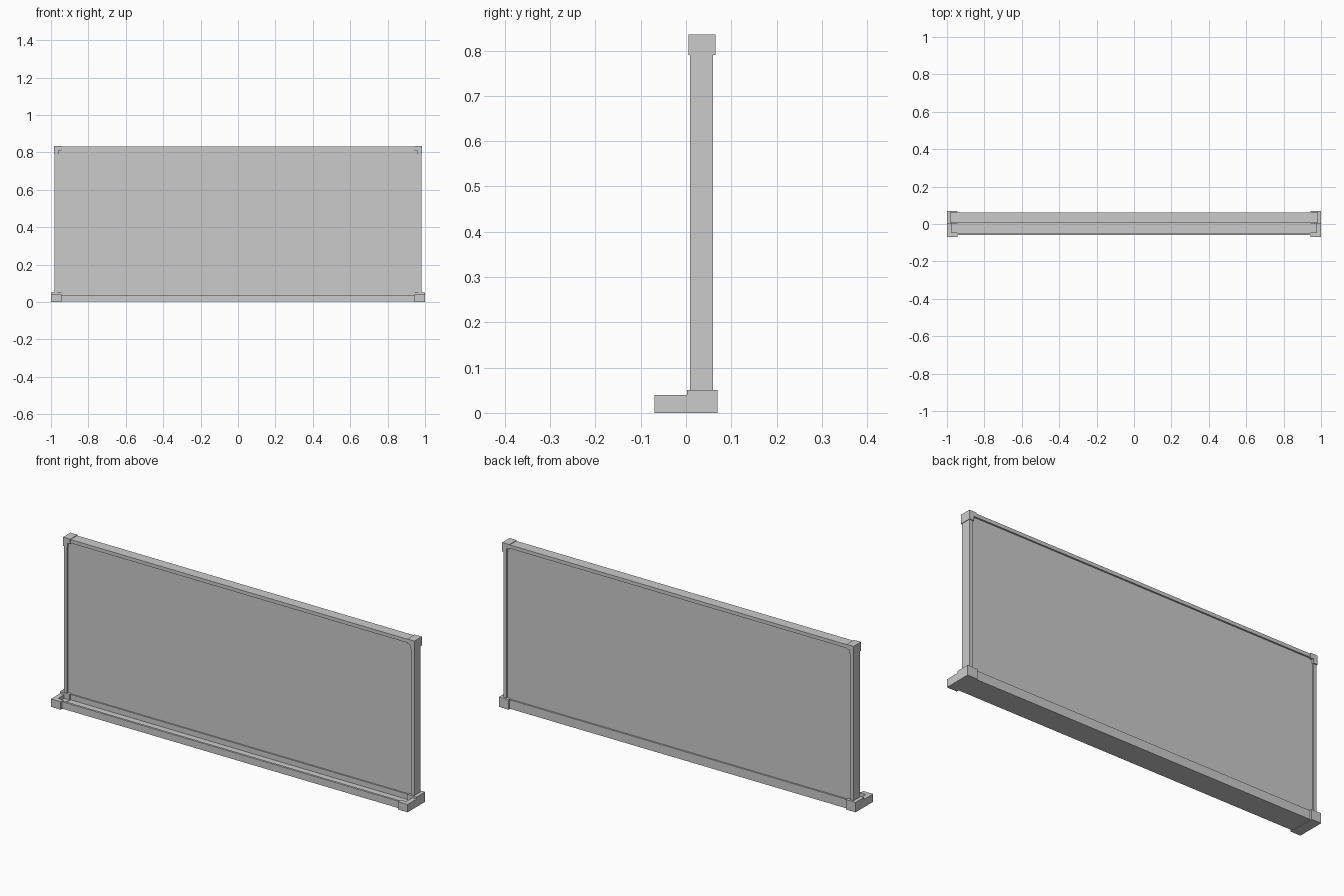
import bpy, bmesh
from mathutils import Vector

if "Cube" in bpy.data.objects:
    bpy.data.objects.remove(bpy.data.objects["Cube"])


def prism(name, pts, axis, a, b):
    """Extrude a 2D outline along axis from a to b."""
    def place(p, d):
        return {'x': (d, p[0], p[1]), 'y': (p[0], d, p[1]), 'z': (p[0], p[1], d)}[axis]
    bm = bmesh.new()
    face = bm.faces.new([bm.verts.new(place(p, a)) for p in pts])
    ext = bmesh.ops.extrude_face_region(bm, geom=[face])
    verts = [v for v in ext['geom'] if isinstance(v, bmesh.types.BMVert)]
    shift = Vector(place((0, 0), b - a))
    bmesh.ops.translate(bm, vec=shift, verts=verts)
    bmesh.ops.recalc_face_normals(bm, faces=bm.faces)
    mesh = bpy.data.meshes.new(name)
    bm.to_mesh(mesh)
    bm.free()
    obj = bpy.data.objects.new(name, mesh)
    bpy.context.collection.objects.link(obj)
    return obj


def box(name, x0, x1, y0, y1, z0, z1):
    return prism(name, [(x0, y0), (x1, y0), (x1, y1), (x0, y1)], 'z', z0, z1)


def mirror_x(obj):
    obj.modifiers.new("Mirror", 'MIRROR').use_axis[0] = True


# Writing board, slightly recessed in the frame on both sides
box("board_panel", -0.97, 0.97, 0.016, 0.054, 0.03, 0.82)

# Frame rails
box("top_rail", -0.95, 0.95, 0.009, 0.062, 0.814, 0.832)
box("bottom_rail", -0.95, 0.95, 0.009, 0.062, 0.002, 0.047)
mirror_x(box("side_rail", 0.964, 0.982, 0.009, 0.06, 0.045, 0.8))

# L-shaped top corner caps
mirror_x(prism("top_corner", [(0.945, 0.835), (0.985, 0.835), (0.985, 0.79),
                              (0.961, 0.79), (0.961, 0.811), (0.945, 0.811)],
               'y', 0.006, 0.065))

# Bottom corner caps
mirror_x(box("bottom_corner", 0.945, 1.0, 0.002, 0.07, 0.0, 0.05))

# Pen tray with a raised front lip
prism("pen_tray", [(-0.06, 0.002), (0.01, 0.002), (0.01, 0.02), (-0.049, 0.02),
                   (-0.049, 0.037), (-0.06, 0.037)], 'x', -0.96, 0.96)

# Tray end caps: base plate plus an L-shaped wall around the corner
mirror_x(box("tray_cap_base", 0.945, 1.0, -0.07, 0.002, 0.0, 0.022))
mirror_x(prism("tray_cap_wall", [(0.945, -0.07), (1.0, -0.07), (1.0, 0.002),
                                 (0.976, 0.002), (0.976, -0.046), (0.945, -0.046)],
               'z', 0.022, 0.04))
